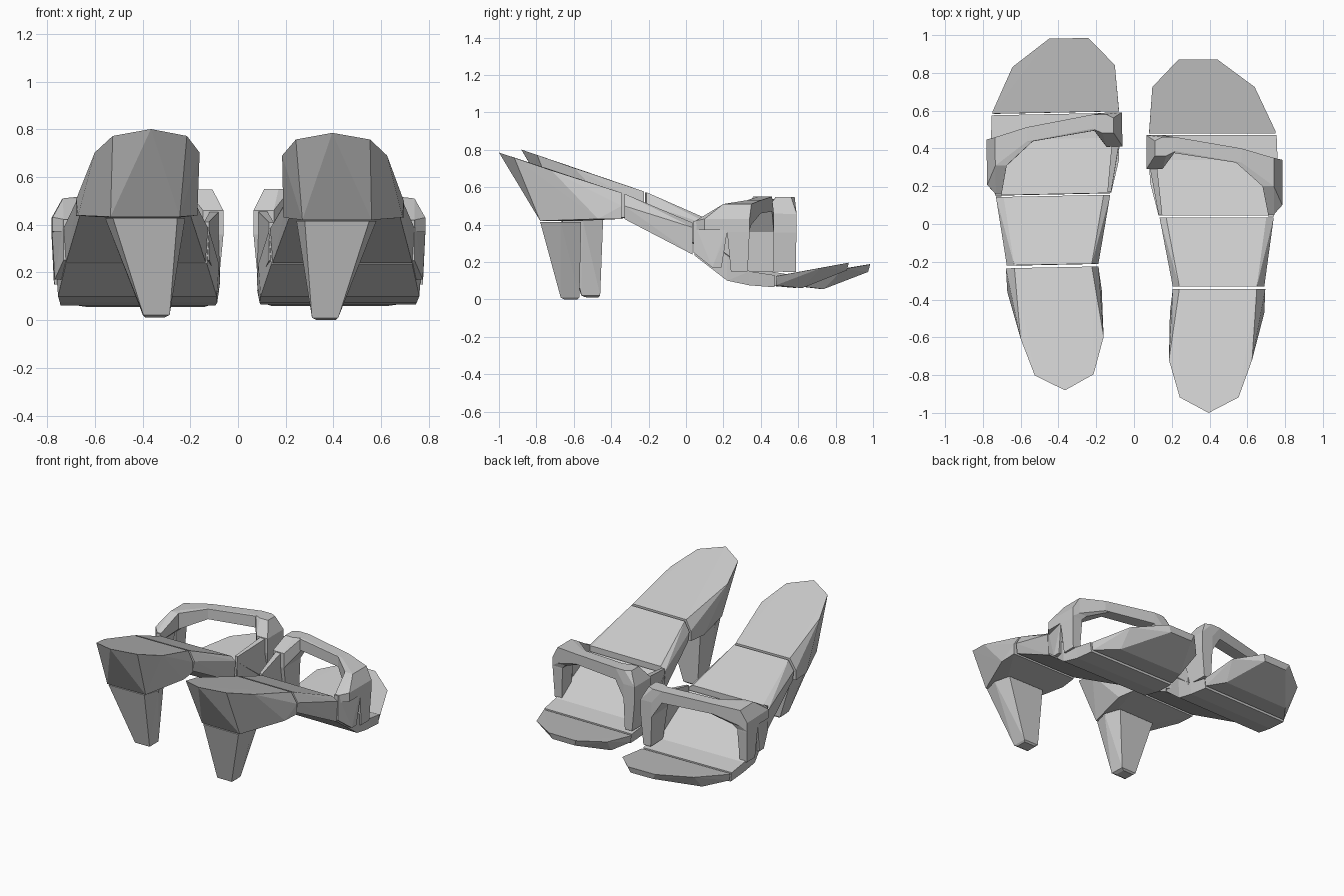
import bpy, bmesh
from math import sin, cos, pi
from itertools import product
from mathutils import Matrix, Vector

cube = bpy.data.objects.get("Cube")
if cube:
    bpy.data.objects.remove(cube, do_unlink=True)

grey = bpy.data.materials.new("light_grey")
grey.use_nodes = True
shade = (0.6, 0.6, 0.6, 1)
grey.diffuse_color = shade
grey.node_tree.nodes["Principled BSDF"].inputs["Base Color"].default_value = shade


def block(x, y, z):
    """Corners of a box given as a range along each axis."""
    return list(product(x, y, z))


def section(y, x, z, inset=.01):
    """Cross-section of the sole, slightly narrower along the underside."""
    (left, right), (low, high) = x, z
    return [(left + inset, y, low), (right - inset, y, low), (left, y, high), (right, y, high)]


def rounded_end(centre, width, length, rise, skew, sides):
    """Half oval whose height climbs with its distance from the centre."""
    x, y, z = centre
    points = []
    for i in range(sides + 1):
        turn = pi * i / sides
        reach = sin(turn)
        points.append((x + width * cos(turn) - skew * reach, y + length * reach, z + rise * reach))
    return points


def build_shoe(side, placement):
    def hull(name, *groups):
        """Faceted convex part around all the given points."""
        bm = bmesh.new()
        for group in groups:
            for point in group:
                bm.verts.new(placement @ Vector(point))
        bmesh.ops.convex_hull(bm, input=bm.verts[:])
        loose = [v for v in bm.verts if not v.link_faces]
        bmesh.ops.delete(bm, geom=loose, context='VERTS')
        bmesh.ops.recalc_face_normals(bm, faces=bm.faces[:])
        mesh = bpy.data.meshes.new(name)
        bm.to_mesh(mesh)
        bm.free()
        mesh.materials.append(grey)
        bpy.context.collection.objects.link(bpy.data.objects.new(side + "_" + name, mesh))

    # tapered heel
    hull("heel", block(x=(.28, .55), y=(-.78, -.56), z=[.415]),
         block(x=(.245, .58), y=[-.67], z=[.415]),
         block(x=(.31, .42), y=(-.67, -.57), z=[.01]),
         block(x=(.33, .41), y=(-.65, -.58), z=[0]))

    # cup with its rounded back and bevelled rim
    hull("heel_cup", block(x=(.27, .56), y=(-.78, -.56), z=[.42]),
         rounded_end(centre=(.405, -.72, .69), width=.22, length=-.28, rise=.095, skew=.01, sides=4),
         block(x=(.19, .69), y=[-.47], z=[.43]),
         section(y=-.345, x=(.205, .695), z=(.43, .5), inset=0),
         block(x=(.24, .65), y=[-.345], z=[.57]))

    # sole, from the arch down to the toes
    hull("arch", section(y=-.33, x=(.205, .69), z=(.43, .5)),
         block(x=(.24, .65), y=[-.33], z=[.565]),
         section(y=.035, x=(.135, .74), z=(.24, .385)),
         block(x=(.17, .7), y=[.035], z=[.41]))
    ball_front = section(y=.34, x=(.08, .76), z=(.075, .15))
    hull("ball_sole", section(y=.045, x=(.13, .74), z=(.235, .375)),
         section(y=.22, x=(.085, .77), z=(.1, .235)), ball_front)
    hull("toe_joint", ball_front, section(y=.472, x=(.085, .755), z=(.065, .13)))

    # upturned toe plate
    hull("toe_plate",
         rounded_end(centre=(.415, .49, .125), width=.335, length=.4, rise=.075, skew=.08, sides=5),
         section(y=.48, x=(.08, .75), z=(.075, .125)),
         block(x=(.14, .63), y=[.62], z=[.06]),
         block(x=(.25, .42), y=[.86], z=[.155]))

    # inner strap rising to the knot
    inner_side = block(x=(.065, .15), y=(.29, .47), z=(.36, .46))
    inner_top = block(x=(.15, .22), y=(.385, .46), z=(.47, .55))
    hull("inner_strap", block(x=(.085, .14), y=(.33, .47), z=[.15]), inner_side)
    hull("inner_wall", block(x=(.13, .15), y=[.05], z=(.25, .41)),
         block(x=(.08, .12), y=[.32], z=(.15, .46)))
    hull("strap_knot", inner_side, inner_top, block(x=(.11, .17), y=(.36, .44), z=[.55]))

    # bar across the foot and outer shoulder
    outer_top = block(x=(.54, .57), y=(.325, .4), z=(.46, .53))
    shoulder = block(x=(.68, .74), y=(.2, .35), z=(.4, .51))
    outer_side = block(x=(.71, .785), y=(.1, .34), z=(.37, .43))
    hull("strap_bar", inner_top, outer_top)
    hull("strap_shoulder", outer_top, shoulder)
    hull("outer_strap", shoulder, outer_side, block(x=(.71, .74), y=[.05], z=(.37, .42)))

    # two outer legs around a small gap
    hull("outer_back_leg", block(x=(.71, .74), y=[.04], z=(.25, .42)),
         block(x=(.73, .775), y=(.14, .19), z=[.17]),
         block(x=(.72, .785), y=[.22], z=(.36, .4)))
    hull("outer_front_leg", block(x=(.72, .775), y=(.24, .33), z=[.15]),
         block(x=(.71, .785), y=(.22, .34), z=(.36, .4)))


# the right shoe is mirrored, set further back and turned slightly
mirrored = (Matrix.Translation((.01, .117, .003)) @ Matrix.Rotation(.02, 4, 'Z')
            @ Matrix.Rotation(-.013, 4, 'X') @ Matrix.Diagonal((-1, 1, 1, 1)))
build_shoe("left", Matrix.Identity(4))
build_shoe("right", mirrored)
